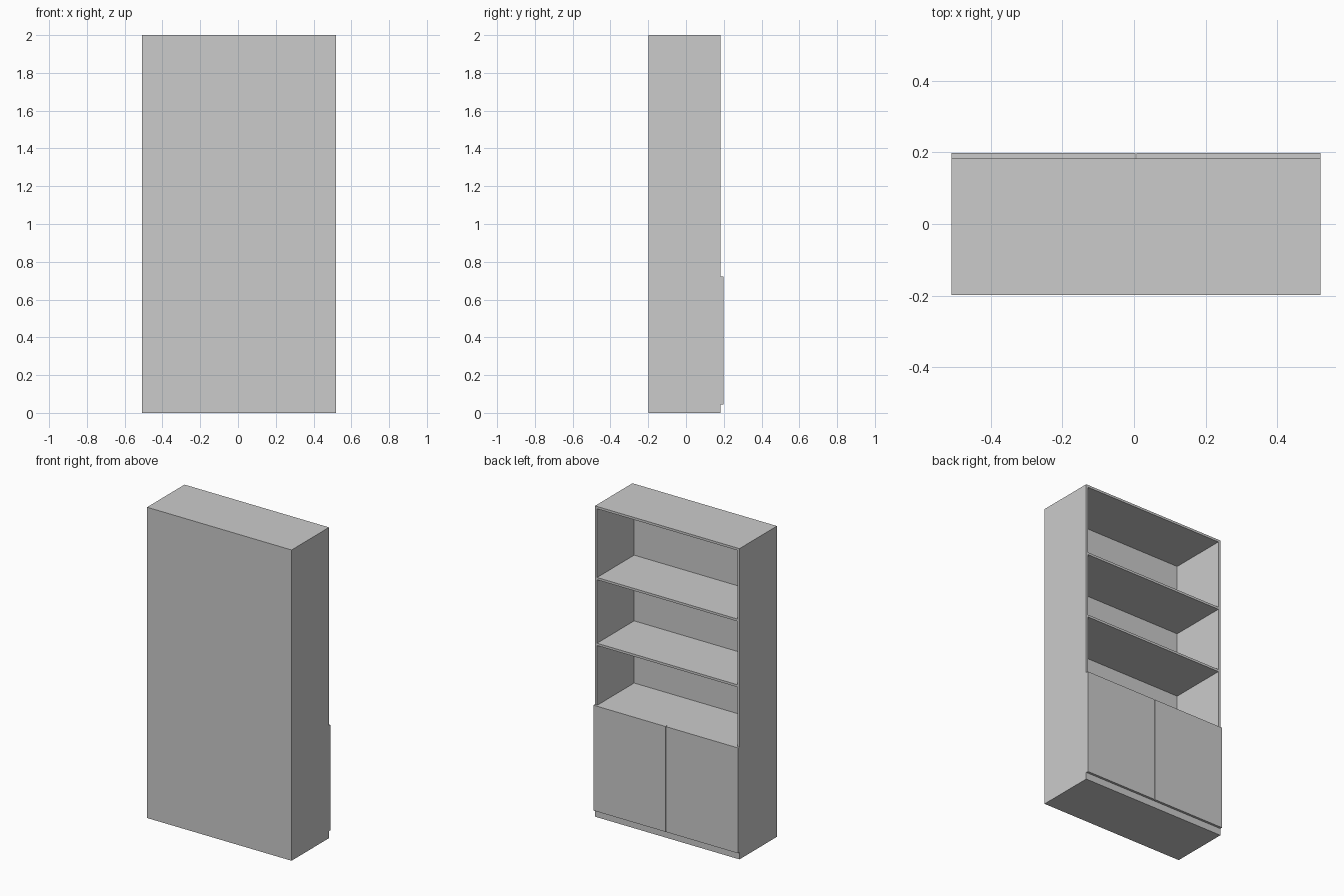
import bpy, bmesh

if "Cube" in bpy.data.objects:
    bpy.data.objects.remove(bpy.data.objects["Cube"])

X0, X1 = -0.509, 0.520      # overall width
YB, YF = -0.198, 0.183      # closed back and open side of the carcass
H, T, BACK = 2.0, 0.015, 0.004
DOOR_Y = 0.198


def add_mesh(name, bm):
    bmesh.ops.recalc_face_normals(bm, faces=bm.faces)
    mesh = bpy.data.meshes.new(name)
    bm.to_mesh(mesh)
    bm.free()
    obj = bpy.data.objects.new(name, mesh)
    bpy.context.collection.objects.link(obj)
    return obj


def box_bmesh(lo, hi):
    bm = bmesh.new()
    bmesh.ops.create_cube(bm, size=1)
    for v in bm.verts:
        v.co = [hi[i] if v.co[i] > 0 else lo[i] for i in range(3)]
    return bm


def box(name, lo, hi):
    return add_mesh(name, box_bmesh(lo, hi))


# Carcass: a box hollowed from its open side, leaving thin walls and back
bm = box_bmesh((X0, YB, 0), (X1, YF, H))
bm.normal_update()
opening = max(bm.faces, key=lambda f: f.calc_center_median().y)
bmesh.ops.inset_region(bm, faces=[opening], thickness=T, use_even_offset=True)
inner = bmesh.ops.extrude_face_region(bm, geom=[opening])
for item in inner["geom"]:
    if isinstance(item, bmesh.types.BMVert):
        item.co.y = YB + BACK
if opening.is_valid:
    bmesh.ops.delete(bm, geom=[opening], context='FACES_ONLY')
add_mesh("carcass", bm)

# Boards between the side walls, given by their top heights
for name, top in (("cabinet_floor", 0.06), ("cabinet_top", 0.72),
                  ("lower_shelf", 1.12), ("upper_shelf", 1.543)):
    box(name, (X0 + T, YB + BACK, top - T), (X1 - T, YF, top))

# Plinth under the doors
box("plinth", (X0 + T, YF - T, T), (X1 - T, YF, 0.045))

# Pair of overlay doors with a narrow gap
mid, gap = (X0 + X1) / 2, 0.002
for name, a, b in (("left_door", X0, mid - gap), ("right_door", mid + gap, X1)):
    box(name, (a, YF, 0.045), (b, DOOR_Y, 0.723))
